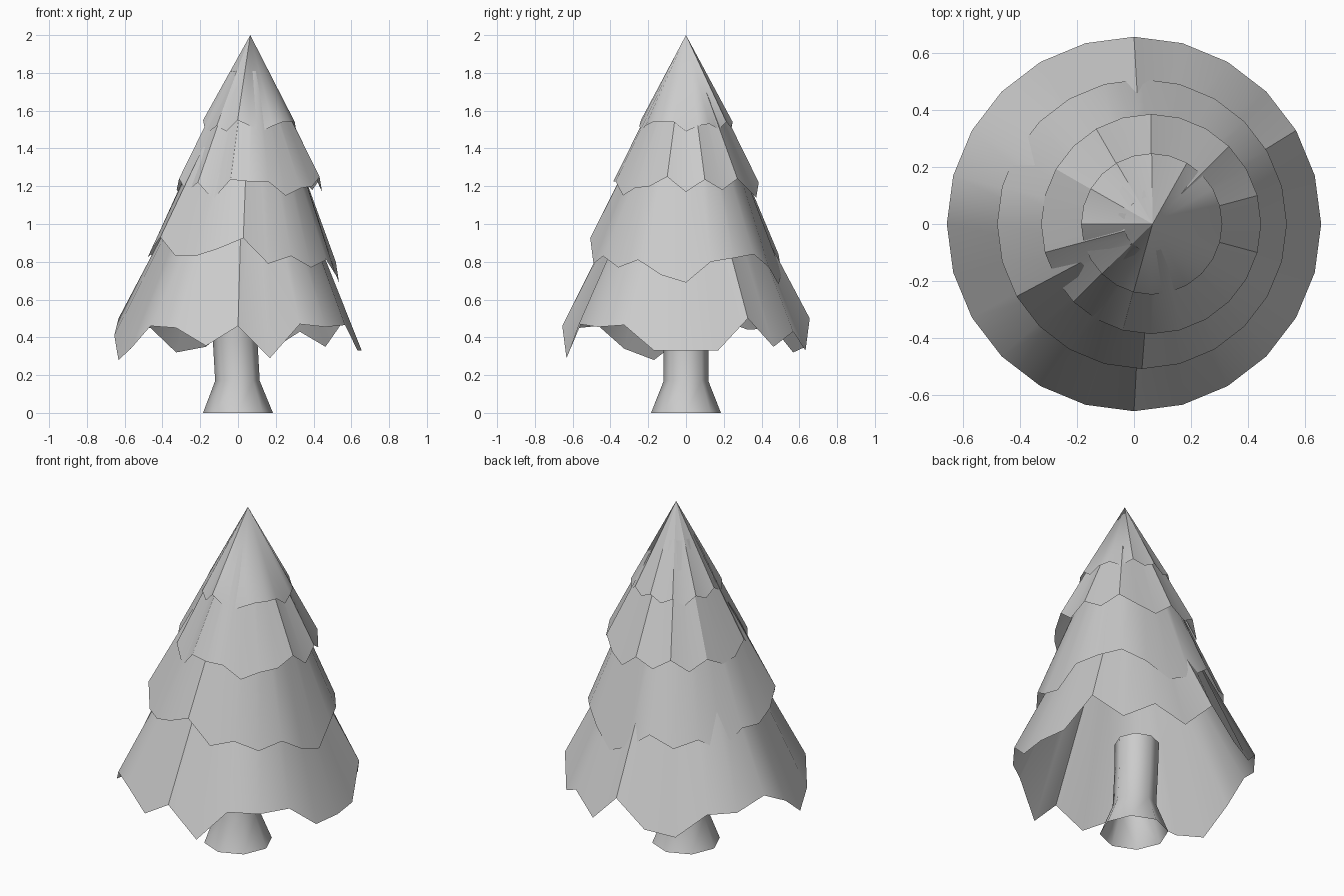
import bpy, bmesh
from math import sin, cos, tau

if "Cube" in bpy.data.objects:
    bpy.data.objects.remove(bpy.data.objects["Cube"])


def ring(bm, cx, r, heights):
    n = len(heights)
    return [bm.verts.new((cx + r * cos(tau * i / n), r * sin(tau * i / n), z))
            for i, z in enumerate(heights)]


def loft(name, rings, apex=None, angle=0.6):
    """Join (centre x, radius, heights) rings into an open shell."""
    bm = bmesh.new()
    loops = [ring(bm, *r) for r in rings]
    n = len(loops[0])
    for a, b in zip(loops, loops[1:]):
        for i in range(n):
            j = (i + 1) % n
            bm.faces.new((a[i], a[j], b[j], b[i]))
    if apex:
        tip = bm.verts.new(apex)
        for i in range(n):
            bm.faces.new((loops[-1][i], loops[-1][(i + 1) % n], tip))
    mesh = bpy.data.meshes.new(name)
    bm.to_mesh(mesh)
    bm.free()
    obj = bpy.data.objects.new(name, mesh)
    bpy.context.collection.objects.link(obj)
    bpy.ops.object.select_all(action='DESELECT')
    obj.select_set(True)
    bpy.context.view_layer.objects.active = obj
    bpy.ops.object.shade_smooth_by_angle(angle=angle)
    return obj


# Trunk: open eight-sided tube, flared foot, slight lean
loft("trunk", [(cx, r, [z] * 8) for cx, r, z in
               ((0, .185, 0), (-.003, .118, .17), (-.015, .118, .38), (-.02, .12, .56))],
     angle=1.0)

# Ragged hem heights, anticlockwise from +x, one per 15 degrees
hem_1 = [.33, .33, .50, .35, .43, .33, .50, .35, .32, .45, .44, .50,
         .41, .28, .34, .46, .45, .355, .46, .29, .47, .455, .465, .33]
hem_2 = [.69, .80, .82, .84, .77, .68, .74, .84, .77, .82, .74, .84,
         .82, .86, .93, .83, .83, .87, .925, .79, .83, .77, .81, .73]
hem_3 = [1.17, 1.235, 1.18, 1.24, 1.18, 1.14, 1.22, 1.17, 1.23, 1.16, 1.22, 1.17,
         1.18, 1.24, 1.17, 1.22, 1.13, 1.235, 1.225, 1.225, 1.15, 1.19, 1.20, 1.25]
hem_4 = [1.49, 1.52, 1.53, 1.50, 1.54, 1.51, 1.54, 1.50, 1.53, 1.49, 1.54, 1.51,
         1.55, 1.51, 1.49, 1.52, 1.49, 1.55, 1.52, 1.49, 1.52, 1.54, 1.54, 1.54]

# Foliage skirts, each tucked under the one above
loft("foliage_bottom", [(0, .655, hem_1), (.02, .30, [1.17] * 24)])
loft("foliage_lower", [(.028, .507, hem_2), (.05, .22, [1.5] * 24)])
loft("foliage_upper", [(.06, .385, hem_3), (.06, .095, [1.81] * 24)])
loft("foliage_top", [(.062, .247, hem_4)], apex=(.065, 0, 2))
